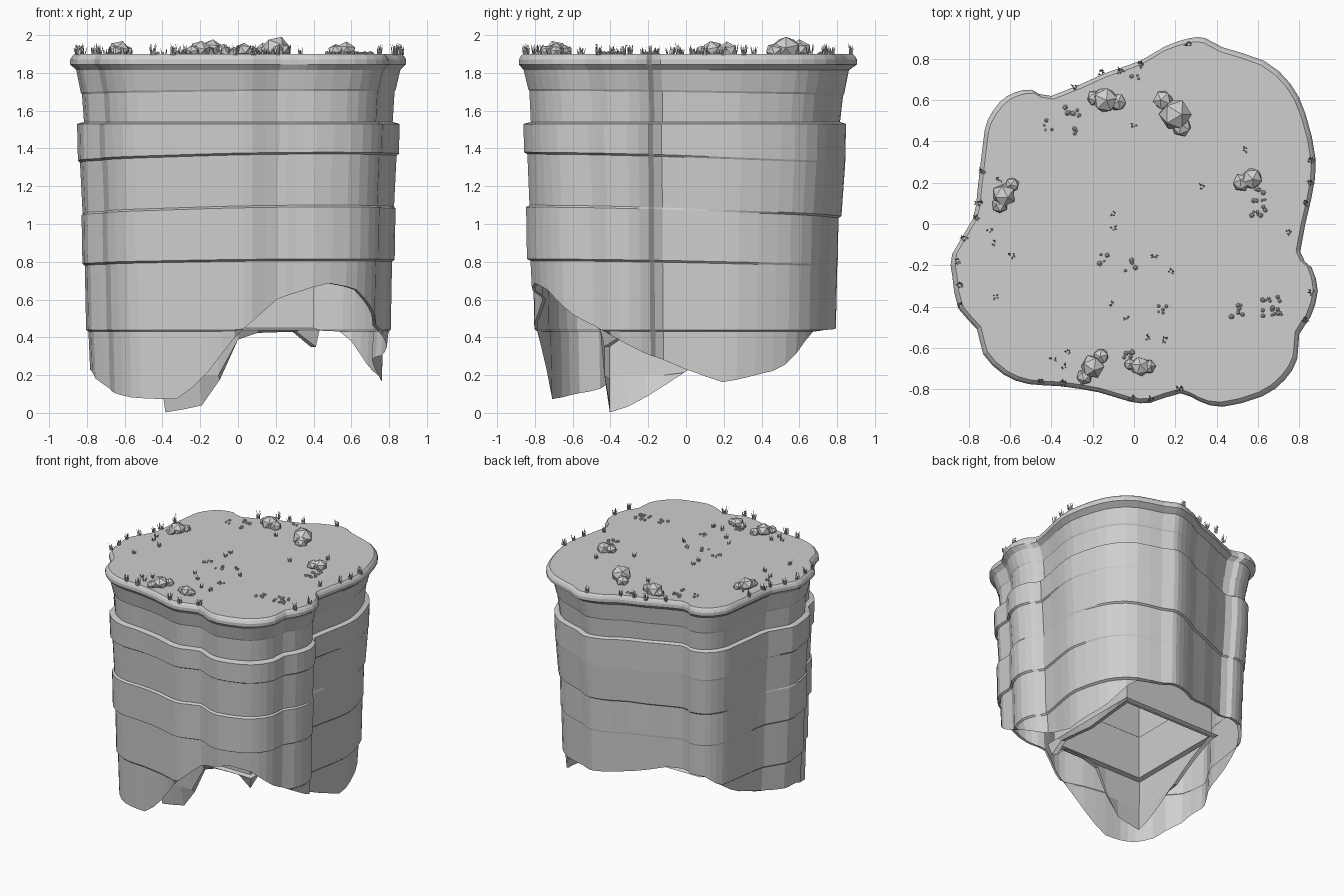
import bpy, bmesh, math, random
from mathutils import Vector, Matrix

random.seed(4)
if "Cube" in bpy.data.objects:
    bpy.data.objects.remove(bpy.data.objects["Cube"], do_unlink=True)

stone = bpy.data.materials.new("light_grey")
stone.use_nodes = True
grey = (0.62, 0.62, 0.62, 1)
stone.diffuse_color = grey
stone.node_tree.nodes["Principled BSDF"].inputs["Base Color"].default_value = grey


def finish(bm, name):
    """Turn a bmesh into a flat shaded object."""
    mesh = bpy.data.meshes.new(name)
    bm.to_mesh(mesh)
    bm.free()
    mesh.materials.append(stone)
    obj = bpy.data.objects.new(name, mesh)
    bpy.context.collection.objects.link(obj)


def smooth_loop(keys, steps):
    """Closed curve through the key points."""
    pts, n = [], len(keys)
    for i in range(n):
        a, b, c, d = (Vector(keys[(i + k) % n]) for k in (-1, 0, 1, 2))
        for s in range(steps):
            t = s / steps
            pts.append(0.5 * (2 * b + (c - a) * t + (2 * a - 5 * b + 4 * c - d) * t ** 2
                              + (3 * b - a - 3 * c + d) * t ** 3))
    return pts


def edge_height(table, p):
    """Height of a broken edge in the compass direction of p."""
    angle = math.degrees(math.atan2(p.y, p.x)) % 360
    for (a, za), (b, zb) in zip(table, table[1:]):
        if a <= angle <= b:
            return za + (zb - za) * (angle - a) / (b - a)


def strata_shell(name, outline, profile, table, capped):
    """Layered wall, open below. Profile: height, scale, height tilt, extra scale to the back."""
    bm = bmesh.new()
    rings = []
    for z, scale, tilt, back in profile:
        ring = []
        for p in outline:
            angle = math.atan2(p.y, p.x)
            height = z + tilt * math.cos(angle - math.radians(300))
            q = p * (scale + back * math.sin(angle))
            ring.append(bm.verts.new((q.x, q.y, max(height, edge_height(table, p)))))
        rings.append(ring)
    for upper, lower in zip(rings, rings[1:]):
        for i in range(len(outline)):
            j = (i + 1) % len(outline)
            bm.faces.new((upper[j], upper[i], lower[i], lower[j]))
    if capped:
        bm.faces.new(rings[0])
    bmesh.ops.remove_doubles(bm, verts=bm.verts[:], dist=.0005)
    bmesh.ops.recalc_face_normals(bm, faces=bm.faces[:])
    finish(bm, name)


# Cliff plan
plan = [(.88, .31), (.86, .13), (.805, -.135), (.86, -.21), (.89, -.325), (.855, -.45),
        (.8, -.535), (.79, -.655), (.73, -.755), (.62, -.835), (.43, -.885), (.32, -.86),
        (.225, -.82), (.08, -.865), (-.02, -.86), (-.17, -.815), (-.36, -.785), (-.51, -.775),
        (-.63, -.73), (-.73, -.63), (-.76, -.51), (-.85, -.41), (-.88, -.25), (-.88, -.145),
        (-.78, .025), (-.757, .17), (-.73, .4), (-.71, .5), (-.65, .59), (-.58, .636),
        (-.495, .65), (-.4, .62), (-.14, .73), (.03, .79), (.15, .86), (.27, .9),
        (.345, .9), (.43, .855), (.63, .79), (.757, .68), (.83, .534)]

lower_edge = [(0, .23), (15, .16), (35, .23), (40, .28), (45, .36), (50, .43), (65, .44),
              (90, .47), (115, .54), (135, .52), (155, .33), (180, .24), (200, .22), (215, .12),
              (230, .08), (245, .07), (255, .17), (270, .42), (285, .6), (300, .69), (310, .66),
              (322, .5), (330, .43), (345, .31), (360, .23)]

cliff_profile = [(1.9, .975, 0, 0), (1.887, .99, 0, 0), (1.87, 1, 0, 0), (1.845, 1, 0, 0),
                 (1.815, .962, 0, -.01), (1.7, .935, .015, -.01), (1.69, .928, .015, -.01),
                 (1.54, .915, 0, -.015), (1.53, .955, 0, -.02), (1.345, .95, .035, -.02),
                 (1.335, .94, .035, -.01), (1.065, .923, .035, -.015),
                 (1.055, .925, .035, -.035), (.795, .92, .02, -.035),
                 (.785, .908, .02, -.025), (.44, .9, 0, -.025), (.43, .885, 0, -.03),
                 (0, .875, 0, -.03)]
strata_shell("cliff", smooth_loop(plan, 2), cliff_profile, lower_edge, True)

# Square inner core with a low corner
corners = [Vector(c) for c in ((.4, .4), (-.4, .4), (-.4, -.42), (.4, -.42))]
core_plan = [corners[i].lerp(corners[(i + 1) % 4], s / 8) for i in range(4) for s in range(8)]
core_edge = [(0, .39), (45, .43), (135, .43), (180, .22), (200, .13), (225, 0), (245, .04),
             (255, .15), (272, .42), (306, .43), (313.6, .35), (320, .42), (360, .39)]
core_profile = [(1.86, 1, 0, 0), (1.06, 1, 0, 0), (1.05, 1.04, 0, 0), (.8, 1.03, 0, 0),
                (.79, 1, 0, 0), (.45, 1, 0, 0), (.44, 1.08, 0, 0), (.2, 1.03, 0, 0),
                (0, .96, 0, 0)]
strata_shell("inner_core", core_plan, core_profile, core_edge, False)

ground = 1.9


def boulder(bm, x, y, r, squash):
    turn = Matrix.Rotation(random.uniform(0, 6), 4, "Z") @ Matrix.Rotation(random.uniform(0, 1), 4, "X")
    place = Matrix.Translation((x, y, ground + r * .35)) @ Matrix.Diagonal((1, 1, squash, 1))
    bmesh.ops.create_icosphere(bm, subdivisions=1, radius=r, matrix=place @ turn)


# Boulder groups
bm = bmesh.new()
for x, y, r in [(-.14, .6, .065), (-.08, .59, .045), (-.19, .61, .04),
                (.2, .53, .08), (.14, .6, .05), (.23, .47, .05),
                (.57, .22, .055), (.52, .2, .045),
                (-.63, .14, .06), (-.59, .19, .037), (-.65, .09, .04),
                (-.2, -.69, .06), (-.16, -.64, .04), (-.24, -.74, .04),
                (.03, -.69, .05), (-.02, -.68, .03), (.07, -.69, .037)]:
    boulder(bm, x, y, r, .85)
finish(bm, "boulders")

# Pebble clusters
bm = bmesh.new()
for x, y, amount in [(-.3, .55, 9), (-.42, .48, 4), (-.27, .46, 4), (.6, .08, 12), (.61, .15, 3),
                     (.67, -.4, 16), (.5, -.42, 6), (.13, -.42, 5), (-.15, -.17, 4),
                     (-.02, -.2, 5), (0, .72, 4), (-.03, -.65, 8)]:
    spread = .012 * math.sqrt(amount)
    for _ in range(amount):
        boulder(bm, x + random.uniform(-spread, spread), y + random.uniform(-spread, spread),
                random.uniform(.006, .014), .9)
finish(bm, "pebbles")


def tuft(bm, x, y, height):
    """A few thin leaning blades."""
    for _ in range(6):
        a = random.uniform(0, math.tau)
        out = Vector((math.cos(a), math.sin(a), 0))
        side = Vector((-out.y, out.x, 0)) * .005
        base = Vector((x, y, ground - .005)) + out * .006
        top = base + out * random.uniform(.003, .018) + Vector((0, 0, height * random.uniform(.5, 1)))
        ends = [bm.verts.new(v) for v in (base - side, base + side, base + out * .006, top)]
        for k in range(3):
            bm.faces.new((ends[k], ends[(k + 1) % 3], ends[3]))


# Grass on the rim and across the top
bm = bmesh.new()
for x, y in [(-.28, .67), (-.17, .74), (-.06, .75), (.04, .78), (.27, .88), (-.75, .26),
             (-.76, .1), (-.77, .03), (-.83, -.07), (-.87, -.18), (-.86, -.3), (-.85, -.4),
             (.87, .31), (.86, .2), (.85, .1), (.75, -.04), (.86, -.33), (.84, -.47),
             (-.45, -.77), (-.35, -.78), (0, -.85), (.08, -.86), (.22, -.81)]:
    for _ in range(2):
        tuft(bm, x * .99 + random.uniform(-.012, .012), y * .99, .065)
finish(bm, "rim_grass")

bm = bmesh.new()
for x, y in [(-.65, .22), (.54, .36), (.33, .18), (0, .48), (-.1, .05), (-.1, -.02),
             (-.7, -.03), (-.68, -.09), (-.59, -.15), (-.67, -.35), (.1, -.15), (.18, -.23),
             (-.1, -.39), (-.04, -.45), (.06, -.55), (.15, -.56), (-.39, -.65), (-.32, -.62),
             (-.34, -.69)]:
    tuft(bm, x, y, .05)
finish(bm, "top_grass")
